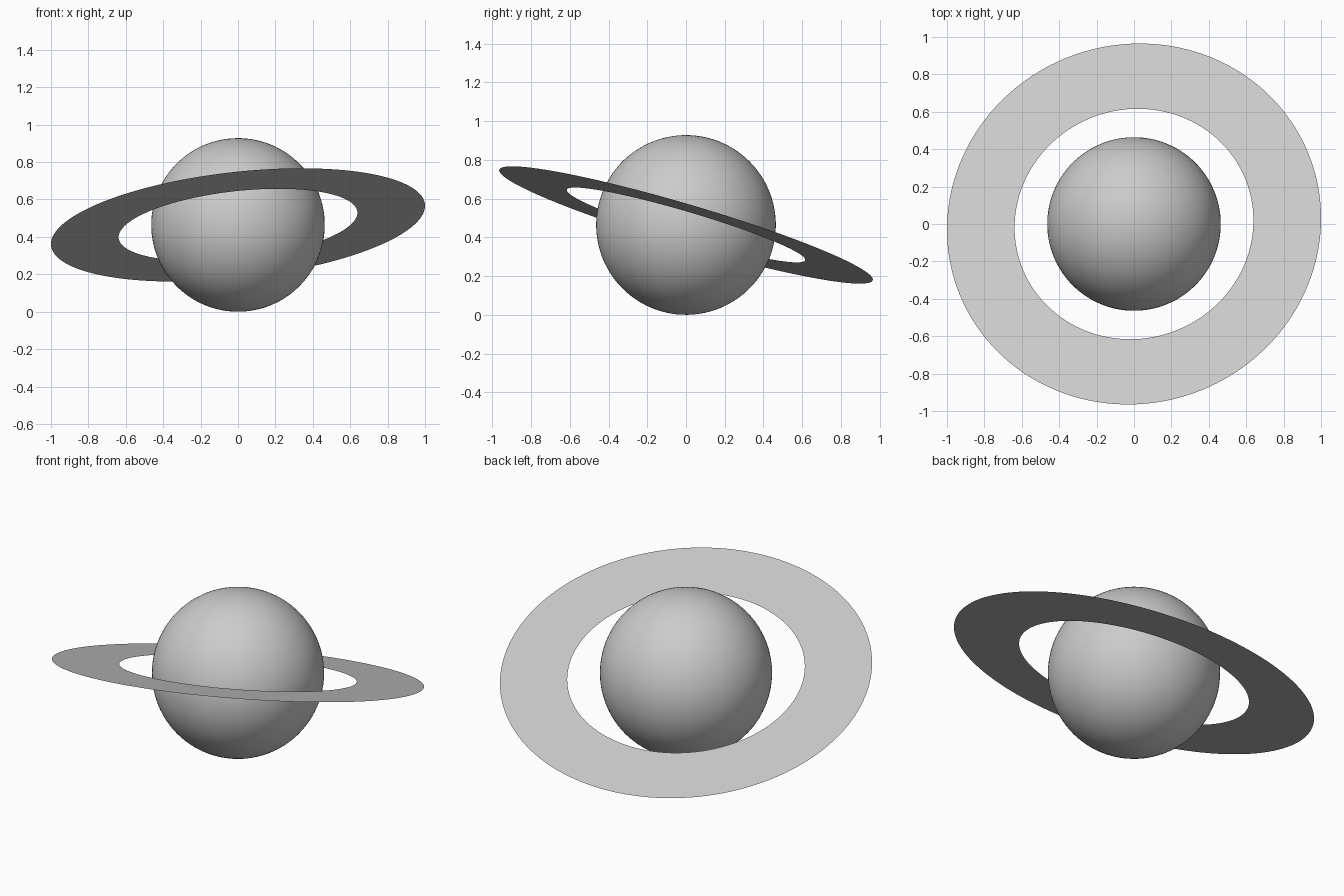
import bpy, bmesh
from mathutils import Vector

if "Cube" in bpy.data.objects:
    bpy.data.objects.remove(bpy.data.objects["Cube"])

RADIUS = 0.464
CENTRE = Vector((0, 0, RADIUS))
RING_NORMAL = Vector((-0.106, 0.282, 0.954)).normalized()
TILT = Vector((0, 0, 1)).rotation_difference(RING_NORMAL)

# planet globe, sharing the axis of the ring
bpy.ops.mesh.primitive_uv_sphere_add(segments=96, ring_count=48, radius=RADIUS, location=CENTRE)
globe = bpy.context.object
globe.name = "planet_globe"
globe.rotation_euler = TILT.to_euler()
bpy.ops.object.shade_smooth()

# thin flat ring around the globe
SEGMENTS = 160
bm = bmesh.new()
inner = bmesh.ops.create_circle(bm, segments=SEGMENTS, radius=0.642)["verts"]
outer = bmesh.ops.create_circle(bm, segments=SEGMENTS, radius=1.0057)["verts"]
for i in range(SEGMENTS):
    bm.faces.new((inner[i - 1], outer[i - 1], outer[i], inner[i]))
bmesh.ops.recalc_face_normals(bm, faces=bm.faces)
bm.faces.ensure_lookup_table()
bm.normal_update()
if bm.faces[0].normal.z < 0:
    bmesh.ops.reverse_faces(bm, faces=bm.faces)
mesh = bpy.data.meshes.new("planet_ring")
bm.to_mesh(mesh)
bm.free()
ring = bpy.data.objects.new("planet_ring", mesh)
ring.location = CENTRE
ring.rotation_euler = TILT.to_euler()
bpy.context.collection.objects.link(ring)
